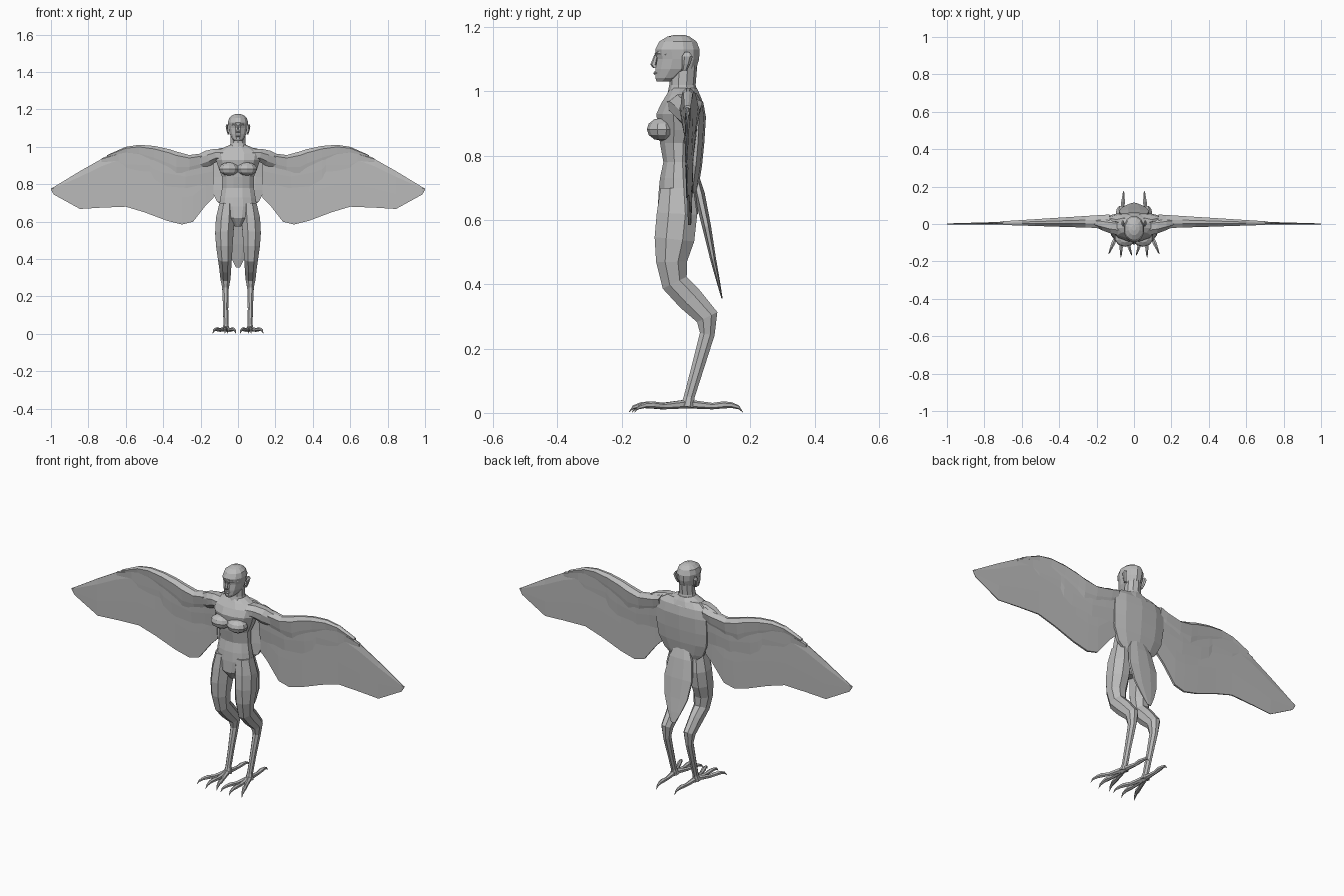
import bpy, bmesh, math
from mathutils import Vector

grey = bpy.data.materials.new("stone_grey")
grey.diffuse_color = (0.5, 0.5, 0.5, 1)


def finish(name, bm, mirror=False):
    bmesh.ops.recalc_face_normals(bm, faces=bm.faces)
    me = bpy.data.meshes.new(name)
    bm.to_mesh(me)
    bm.free()
    me.materials.append(grey)
    ob = bpy.data.objects.new(name, me)
    bpy.context.collection.objects.link(ob)
    if mirror:
        ob.modifiers.new("mirror", 'MIRROR')
    return ob


def skin(bm, rings):
    """Join equal rings of points into a closed, capped surface."""
    vs = [[bm.verts.new(p) for p in r] for r in rings]
    n = len(vs[0])
    for a, b in zip(vs, vs[1:]):
        for i in range(n):
            j = (i + 1) % n
            bm.faces.new((a[i], a[j], b[j], b[i]))
    bm.faces.new(vs[0])
    bm.faces.new(vs[-1])


def loft(name, pts, n=10, side=(1, 0, 0), axis=None, mirror=False, bm=None):
    """Oval rings (x, y, z, half width, half depth) swept along a path."""
    own = bm is None
    bm = bm or bmesh.new()
    side = Vector(side).normalized()
    cs = [Vector(p[:3]) for p in pts]
    rings = []
    for i, p in enumerate(pts):
        t = Vector(axis) if axis else cs[min(i + 1, len(cs) - 1)] - cs[max(i - 1, 0)]
        nor = t.cross(side).normalized()
        ring = []
        for k in range(n):
            a = 2 * math.pi * (k + 0.5) / n
            ring.append(cs[i] + side * p[3] * math.cos(a) + nor * p[4] * math.sin(a))
        rings.append(ring)
    skin(bm, rings)
    if own:
        return finish(name, bm, mirror)


def body(name, rows, n=10):
    """Horizontal rings given as (z, front y, back y, half width)."""
    return loft(name, [(0, (f + b) / 2, z, w, (b - f) / 2) for z, f, b, w in rows],
                n, axis=(0, 0, 1))


def ball(name, loc, scale, mirror=True, seg=10, rings=6):
    bm = bmesh.new()
    bmesh.ops.create_uvsphere(bm, u_segments=seg, v_segments=rings, radius=1)
    for v in bm.verts:
        v.co = Vector(loc) + v.co * Vector(scale)
    return finish(name, bm, mirror)


# Torso, neck and bust
body("torso", [(.575, -.06, 0, .02), (.62, -.09, .04, .08), (.68, -.088, .042, .105),
               (.73, -.083, .035, .097), (.78, -.072, .025, .088), (.84, -.083, .035, .088),
               (.88, -.088, .05, .105), (.93, -.095, .055, .122), (.965, -.078, .055, .13),
               (.99, -.062, .045, .09), (1.01, -.05, .035, .048)], 12)
body("neck", [(.98, -.06, .04, .055), (1.02, -.052, .03, .042), (1.08, -.05, .035, .04)], 10)
ball("bust", (.048, -.075, .882), (.056, .047, .036))

# Head with nose, brow and ears
body("head", [(1.03, -.092, -.05, .018), (1.042, -.097, -.01, .032), (1.07, -.097, .034, .046),
              (1.10, -.092, .043, .052), (1.13, -.098, .045, .056), (1.155, -.085, .035, .049),
              (1.17, -.06, .013, .03), (1.176, -.035, -.005, .012)], 12)
loft("nose", [(0, -.092, 1.115, .005, .006), (0, -.101, 1.083, .009, .01),
              (0, -.094, 1.073, .011, .008)], 6, axis=(0, 0, 1))
loft("brow", [(.008, -.092, 1.117, .006, .006), (.028, -.083, 1.119, .006, .006),
              (.044, -.06, 1.114, .004, .004)], 5, side=(0, 1, 0), mirror=True)
loft("lips", [(-.016, -.087, 1.057, .006, .004), (0, -.096, 1.057, .006, .006),
              (.016, -.087, 1.057, .006, .004)], 5, side=(0, 1, 0))
loft("ear", [(.05, -.005, 1.065, .005, .008), (.056, 0, 1.085, .006, .013),
             (.06, .004, 1.108, .007, .017), (.058, .004, 1.122, .003, .008)],
     6, axis=(0, 0, 1), mirror=True)

# Legs: thigh, knee, backward hock, shin
loft("leg", [(.06, -.028, .70, .042, .055), (.068, -.028, .62, .054, .068),
             (.073, -.036, .54, .053, .067), (.073, -.045, .47, .048, .052),
             (.07, -.035, .405, .04, .045), (.068, .012, .355, .034, .044),
             (.067, .066, .298, .029, .038), (.067, .066, .245, .019, .025),
             (.066, .036, .14, .015, .021), (.065, .01, .05, .014, .018),
             (.065, .004, .02, .022, .022)], 8, mirror=True)

# Feet: three front toes and one rear toe, each ending in a claw
bm = bmesh.new()
for tx, ty in ((.012, -.168), (.07, -.178), (.135, -.16), (.055, .177)):
    start, tip = Vector((.065, .005, 0)), Vector((tx, ty, 0))
    d = tip - start
    path = [(0, .028, .015, .014), (.45, .021, .009, .010), (.65, .025, .012, .011),
            (.8, .024, .008, .009), (.93, .017, .005, .006), (1, .002, .001, .001)]
    loft("toe", [(*(start + d * t).xy, z, w, h) for t, z, w, h in path], 6,
         side=(-d.y, d.x, 0), axis=d, bm=bm)
finish("feet", bm, True)

# Feather mantle across the back, and tail
body("back_mantle", [(.995, .0, .035, .10), (.965, .0, .054, .15), (.92, .0, .062, .157),
                     (.84, .0, .057, .158), (.77, -.005, .05, .15), (.71, -.01, .04, .12),
                     (.675, 0, .032, .075)], 10)
loft("tail", [(0, .03, .735, .045, .012), (0, .042, .68, .072, .018), (0, .064, .58, .088, .015),
              (0, .084, .48, .072, .010), (0, .1, .41, .042, .006), (0, .112, .356, .012, .002)], 8)

# Shoulders joining the wings
loft("shoulder", [(.07, -.015, .955, .05, .035), (.12, -.01, .955, .045, .038),
                  (.16, 0, .94, .038, .045), (.21, .01, .92, .025, .04)],
     8, side=(0, 1, 0), mirror=True)


def wing_layer(name, stations, t0, t1):
    """Stations (x, top z, bottom z); thick leading edge, thin trailing edge."""
    x0, x1 = stations[0][0], stations[-1][0]
    rings = []
    for x, top, bot in stations:
        t = t0 + (t1 - t0) * (x - x0) / (x1 - x0)
        c, h = .016 * (1 - x), top - bot
        shape = ((0, -.3), (.15, -1), (.6, -.75), (1, -.4), (1, .4), (.6, .75), (.15, 1), (0, .3))
        rings.append([(x, c + t * y, top - h * s) for s, y in shape])
    bm = bmesh.new()
    skin(bm, rings)
    finish(name, bm, True)


# Three overlapping feather layers per wing
wing_layer("flight_feathers", [(.13, .97, .73), (.17, .955, .69), (.24, .945, .60),
           (.30, .955, .585), (.38, .98, .605), (.50, 1.0, .65), (.60, .99, .68),
           (.73, .935, .675), (.845, .87, .668), (.985, .785, .745), (1.0, .777, .77)], .014, .003)
wing_layer("middle_coverts", [(.13, .975, .80), (.20, .962, .785), (.28, .955, .765),
           (.40, .992, .775), (.45, 1.003, .80), (.47, 1.006, .835), (.60, .995, .845),
           (.64, .975, .885), (.73, .938, .915)], .026, .007)
wing_layer("upper_coverts", [(.13, .98, .90), (.17, .968, .88), (.26, .956, .85),
           (.33, .975, .835), (.37, .988, .86), (.45, 1.005, .90), (.53, 1.011, .935),
           (.60, 1.0, .95), (.70, .956, .94)], .037, .01)
